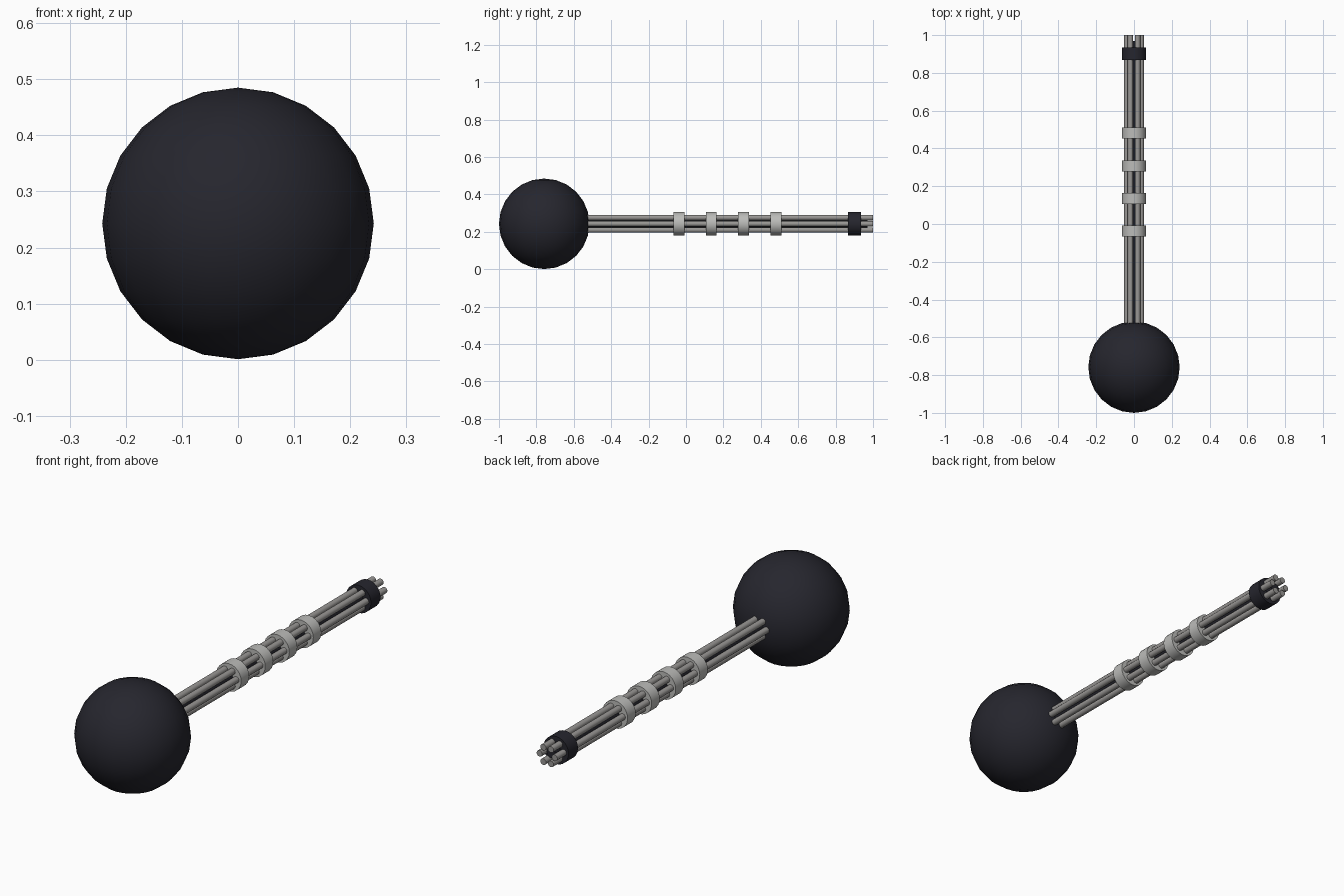
import bpy
import math

cube = bpy.data.objects.get("Cube")
if cube:
    bpy.data.objects.remove(cube, do_unlink=True)

AXIS_Z = 0.243


def material(name, color):
    m = bpy.data.materials.new(name)
    m.use_nodes = True
    m.diffuse_color = (*color, 1)
    m.node_tree.nodes["Principled BSDF"].inputs["Base Color"].default_value = (*color, 1)
    return m


dark = material("dark charcoal", (0.019, 0.019, 0.027))
steel = material("barrel steel", (0.32, 0.31, 0.30))
silver = material("light silver", (0.50, 0.50, 0.485))


def finish(name, mat):
    ob = bpy.context.object
    ob.name = name
    ob.data.materials.append(mat)
    bpy.ops.object.shade_smooth_by_angle(angle=math.radians(40))
    return ob


def rod(name, y0, y1, radius, mat, x=0, z=0, sides=24):
    """Cylinder lying along y, offset from the barrel axis."""
    bpy.ops.mesh.primitive_cylinder_add(
        vertices=sides, radius=radius, depth=y1 - y0,
        location=(x, (y0 + y1) / 2, AXIS_Z + z), rotation=(math.pi / 2, 0, 0))
    return finish(name, mat)


# Ball housing at the front
bpy.ops.mesh.primitive_uv_sphere_add(
    segments=24, ring_count=12, radius=0.242, location=(0, -0.758, AXIS_Z))
finish("ball_housing", dark)

# Six barrels around a dark core
for i in range(6):
    a = i * math.pi / 3
    rod(f"barrel_{i + 1}", -0.62, 1.0, 0.0145, steel,
        0.038 * math.cos(a), 0.038 * math.sin(a), sides=12)
rod("core", -0.62, 0.97, 0.0225, dark, sides=12)

# Clamp bands along the barrels
for i in range(4):
    y = -0.038 + i * 0.173
    rod(f"clamp_band_{i + 1}", y - 0.029, y + 0.029, 0.063, silver)

# Muzzle collar
rod("muzzle_collar", 0.867, 0.935, 0.063, dark)
